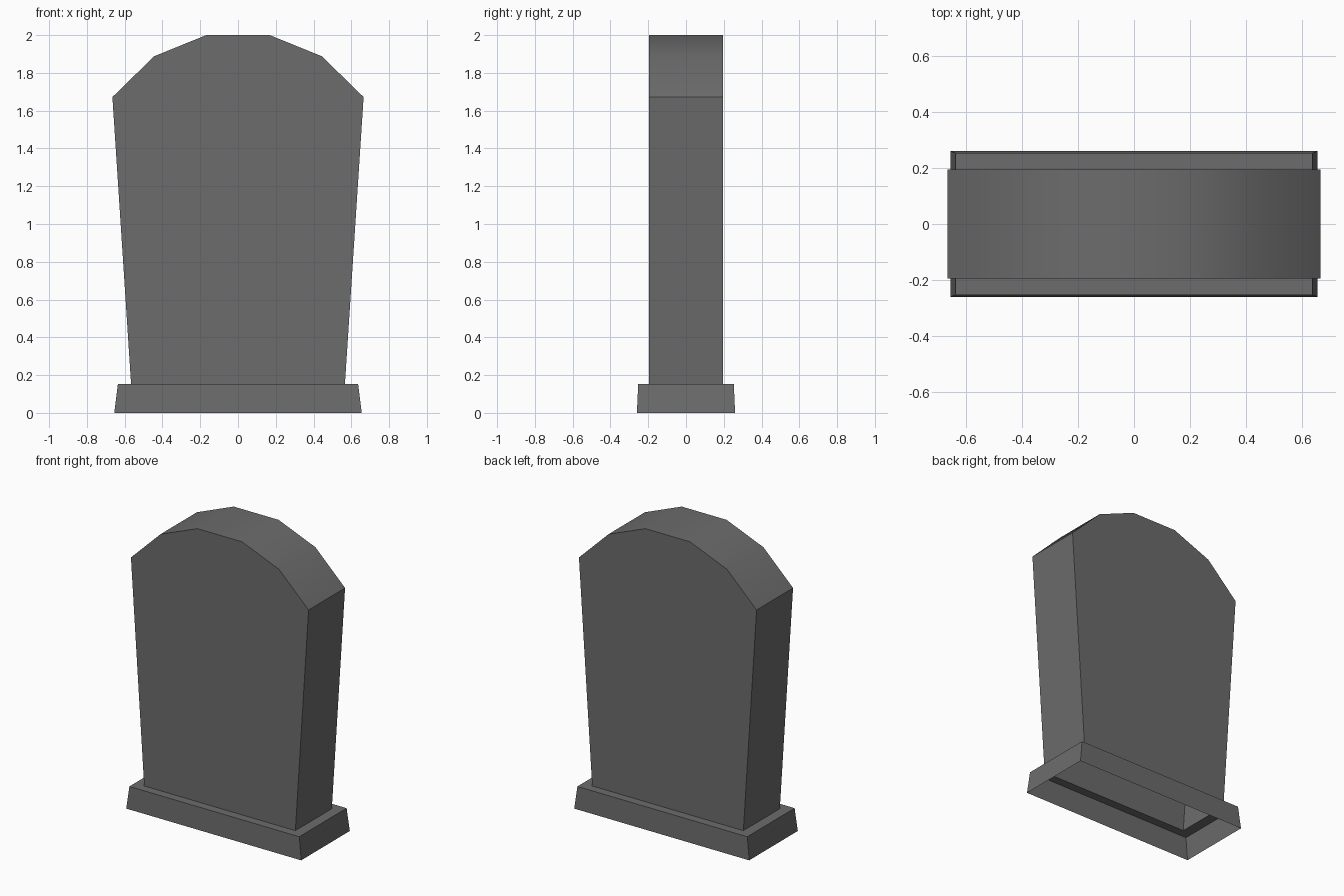
import bpy
import bmesh
import math

cube = bpy.data.objects.get("Cube")
if cube:
    bpy.data.objects.remove(cube, do_unlink=True)

# Stone colour
stone = bpy.data.materials.new("dark_grey_stone")
stone.use_nodes = True
GREY = (0.15, 0.15, 0.15, 1)
stone.diffuse_color = GREY
stone.node_tree.nodes["Principled BSDF"].inputs["Base Color"].default_value = GREY

LEDGE_Z = 0.152
FOOT_X = 0.566
SLAB_Y = 0.195


def finish(bm, name):
    """Turn a bmesh into a named, shaded object."""
    mesh = bpy.data.meshes.new(name)
    bm.to_mesh(mesh)
    bm.free()
    mesh.materials.append(stone)
    obj = bpy.data.objects.new(name, mesh)
    bpy.context.collection.objects.link(obj)
    bpy.ops.object.select_all(action="DESELECT")
    obj.select_set(True)
    bpy.context.view_layer.objects.active = obj
    bpy.ops.object.shade_smooth_by_angle(angle=math.radians(30))
    return obj


def bridge(bm, low, high, closed=True):
    """Join two matching vertex rows with quads."""
    n = len(low)
    for i in range(n if closed else n - 1):
        j = (i + 1) % n
        bm.faces.new((low[i], low[j], high[j], high[i]))


# Plinth: hollow sloped skirt, open below, with a ledge around the slab
bm = bmesh.new()
rings = []
for x, y, z in ((0.655, 0.26, 0), (0.636, 0.253, LEDGE_Z), (FOOT_X, SLAB_Y, LEDGE_Z)):
    rings.append([bm.verts.new((sx * x, sy * y, z))
                  for sx, sy in ((-1, -1), (1, -1), (1, 1), (-1, 1))])
for low, high in zip(rings, rings[1:]):
    bridge(bm, low, high)
finish(bm, "plinth")

# Slab: flared profile with a faceted arch, hollow and open at its foot
half = [(FOOT_X, LEDGE_Z), (0.665, 1.672), (0.444, 1.888), (0.168, 2.0)]
profile = half + [(-x, z) for x, z in reversed(half)]
bm = bmesh.new()
front, back = [[bm.verts.new((x, y, z)) for x, z in profile] for y in (-SLAB_Y, SLAB_Y)]
bm.faces.new(front)
bm.faces.new(back)
bridge(bm, front, back, closed=False)
bmesh.ops.recalc_face_normals(bm, faces=bm.faces)
finish(bm, "headstone_slab")
